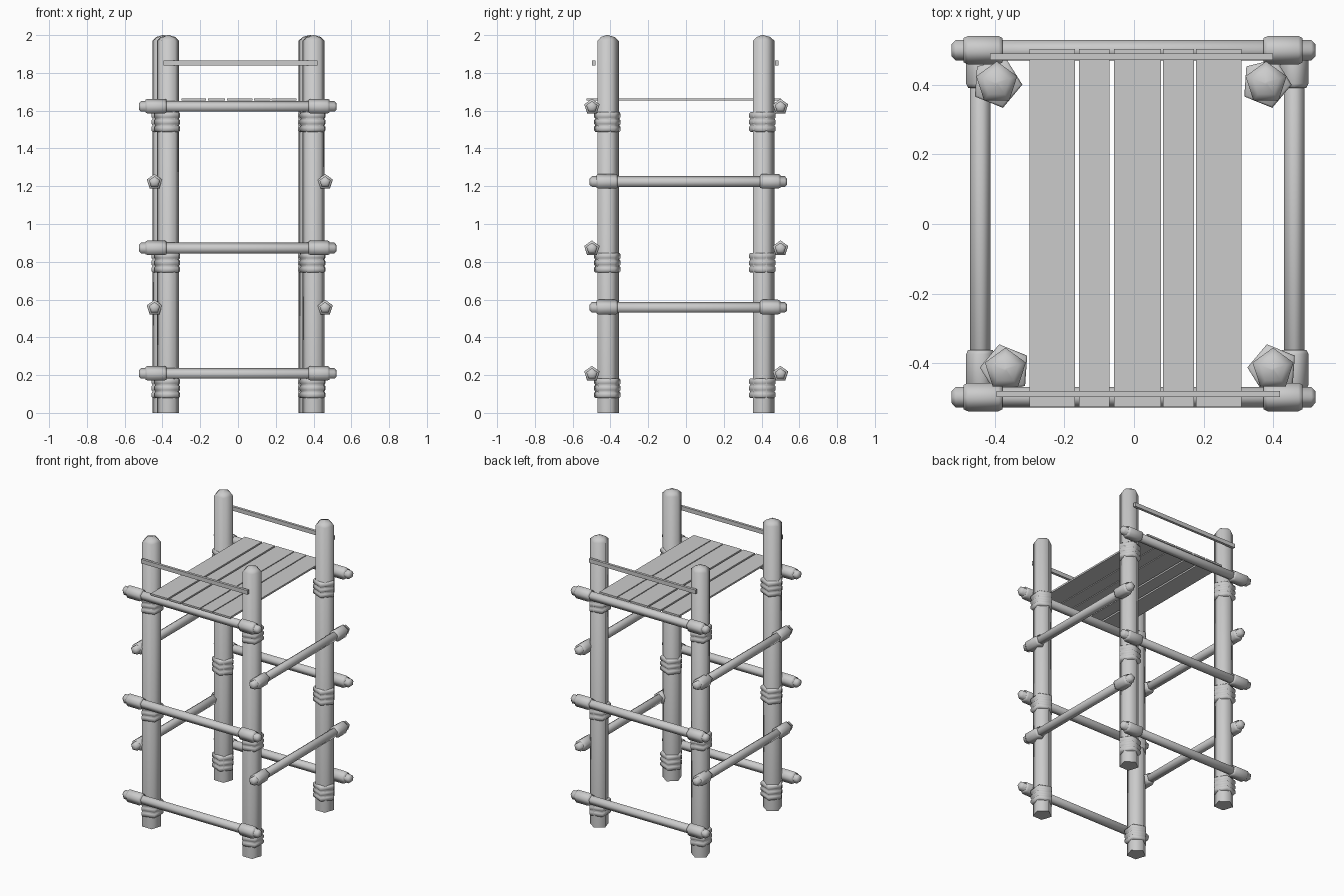
import bpy, bmesh, math
from mathutils import Vector

if "Cube" in bpy.data.objects:
    bpy.data.objects.remove(bpy.data.objects["Cube"])

BASIS = {'X': (Vector((0, 1, 0)), Vector((0, 0, 1)), Vector((1, 0, 0))),
         'Y': (Vector((-1, 0, 0)), Vector((0, 0, 1)), Vector((0, 1, 0))),
         'Z': (Vector((1, 0, 0)), Vector((0, 1, 0)), Vector((0, 0, 1)))}


def turned(name, origin, axis, profile, phase=90, sides=5):
    """Five-sided turned part: profile is (distance along axis, radius)."""
    u, v, w = BASIS[axis]
    bm = bmesh.new()
    rings = []
    for d, r in profile:
        ring = []
        for i in range(sides):
            a = math.radians(phase) + math.tau * i / sides
            ring.append(bm.verts.new(u * (r * math.cos(a)) + v * (r * math.sin(a)) + w * d))
        rings.append(ring)
    for a, b in zip(rings, rings[1:]):
        for i in range(sides):
            j = (i + 1) % sides
            bm.faces.new((a[i], a[j], b[j], b[i]))
    bm.faces.new(rings[0][::-1])
    bm.faces.new(rings[-1])
    finish(name, bm, origin, True)


def box(name, x0, x1, y0, y1, z0, z1):
    bm = bmesh.new()
    bmesh.ops.create_cube(bm, size=1)
    bmesh.ops.scale(bm, vec=(x1 - x0, y1 - y0, z1 - z0), verts=bm.verts)
    finish(name, bm, ((x0 + x1) / 2, (y0 + y1) / 2, (z0 + z1) / 2), False)


def finish(name, bm, origin, smooth):
    bmesh.ops.recalc_face_normals(bm, faces=bm.faces)
    me = bpy.data.meshes.new(name)
    bm.to_mesh(me)
    bm.free()
    ob = bpy.data.objects.new(name, me)
    ob.location = origin
    bpy.context.collection.objects.link(ob)
    if smooth:
        bpy.ops.object.select_all(action='DESELECT')
        ob.select_set(True)
        bpy.context.view_layer.objects.active = ob
        bpy.ops.object.shade_smooth_by_angle(angle=math.radians(75))


def rail(name, origin, axis, start, end, wraps):
    """Round pole with tapered ends and a binding sleeve near each end."""
    turned(name, origin, axis, [(start, .018), (start + .012, .031),
                                (end - .012, .031), (end, .018)])
    for k, (a, b) in enumerate(wraps):
        turned(f"{name}_binding_{k}", origin, axis,
               [(a, .037), (a + .012, .043), (b - .012, .043), (b, .037)])


# Four posts with pointed tops, each with three ridged rope lashings
posts = {'front_left': (-.37, -.418, 104), 'front_right': (.40, -.418, 104),
         'back_left': (-.395, .406, 284), 'back_right': (.38, .406, 284)}
for side, (x, y, turn) in posts.items():
    turned(f"post_{side}", (x, y, 0), 'Z',
           [(0, .062), (1.97, .062), (1.99, .04), (2.0, .004)])
    for k, z in enumerate((.078, .742, 1.487)):
        ridges = [(0, .066)]
        for i in range(3):
            b = i * .035
            ridges += [(b + .008, .074), (b + .027, .074), (b + .035, .067)]
        turned(f"lashing_{side}_{k}", (x, y, z), 'Z', ridges, turn)

# Front and back cross rails
for side, y in (('front', -.498), ('back', .50)):
    for k, z in enumerate((.206, .87, 1.62)):
        rail(f"{side}_rail_{k}", (0, y, z), 'X', -.525, .522,
             ((-.49, -.378), (.373, .485)))

# Side rails
for side, x in (('left', -.442), ('right', .461)):
    for k, z in enumerate((.556, 1.222)):
        rail(f"{side}_rail_{k}", (x, 0, z), 'Y', -.51, .535,
             ((-.475, -.362), (.392, .50)))

# Platform planks
planks = ((-.30, -.17), (-.158, -.07), (-.058, .078), (.084, .172), (.178, .31))
for k, (a, b) in enumerate(planks):
    box(f"plank_{k}", a, b, -.527, .503, 1.653, 1.665)

# Thin hand rails
box("front_hand_rail", -.395, .42, -.498, -.48, 1.838, 1.866)
box("back_hand_rail", -.415, .40, .472, .49, 1.838, 1.866)
